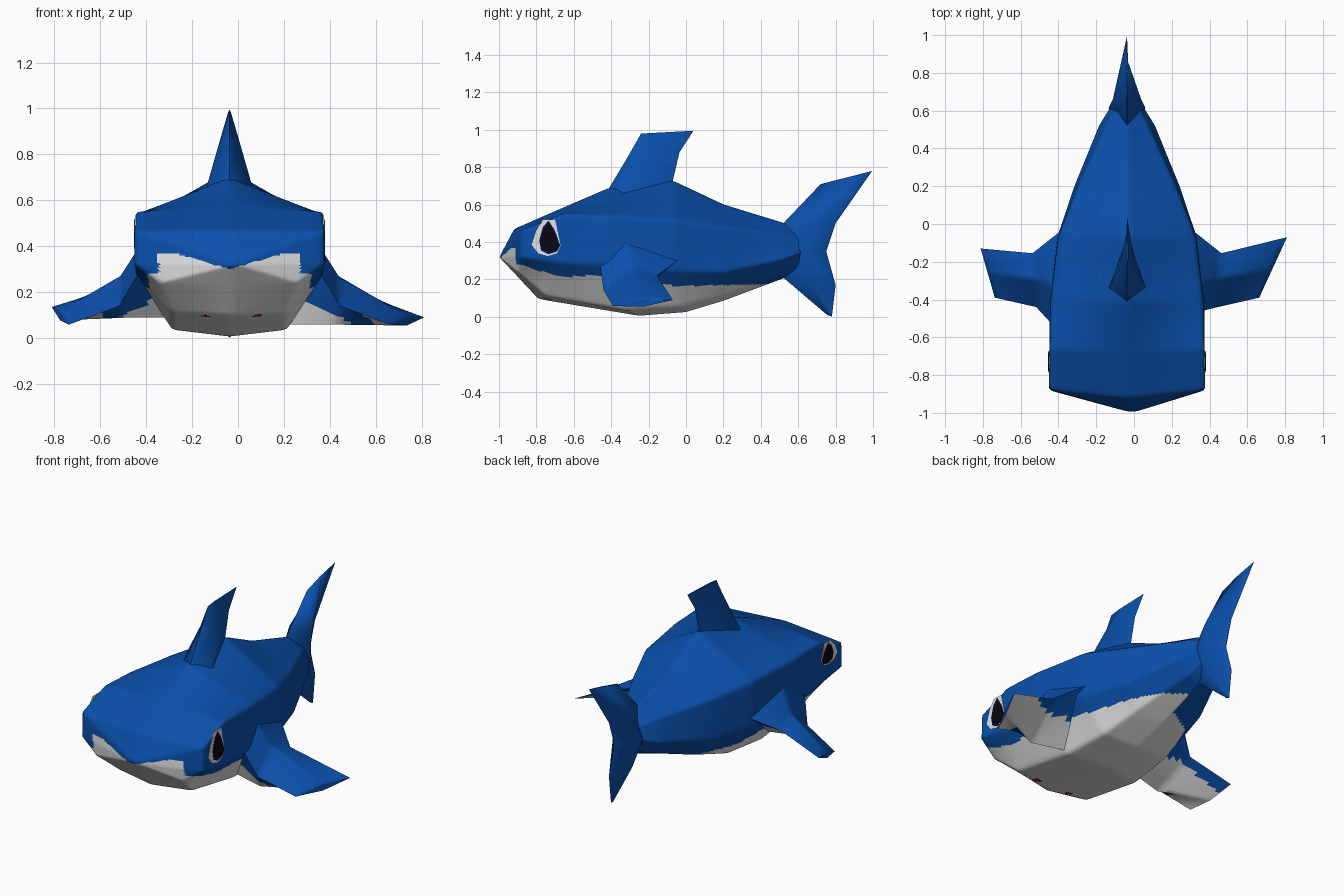
import bpy, bmesh
from mathutils import Vector

cube = bpy.data.objects.get("Cube")
if cube:
    bpy.data.objects.remove(cube, do_unlink=True)

MID = -0.037  # the body sits slightly off centre


def material(name, rgb):
    m = bpy.data.materials.new(name)
    m.use_nodes = True
    m.diffuse_color = (*rgb, 1)
    m.node_tree.nodes["Principled BSDF"].inputs["Base Color"].default_value = (*rgb, 1)
    return m


BLUE = material("ocean blue", (0.003, 0.08, 0.41))
WHITE = material("belly white", (0.78, 0.78, 0.78))
RED = material("spot dark red", (0.16, 0.02, 0.035))
BLACK = material("pupil black", (0.002, 0.002, 0.004))
NAVY = material("iris navy", (0.004, 0.004, 0.07))


def finish(bm, name, mats, angle):
    bmesh.ops.recalc_face_normals(bm, faces=bm.faces[:])
    mesh = bpy.data.meshes.new(name)
    bm.to_mesh(mesh)
    bm.free()
    ob = bpy.data.objects.new(name, mesh)
    bpy.context.collection.objects.link(ob)
    for m in mats:
        mesh.materials.append(m)
    bpy.ops.object.select_all(action="DESELECT")
    ob.select_set(True)
    bpy.context.view_layer.objects.active = ob
    bpy.ops.object.shade_smooth_by_angle(angle=angle)


def loft(name, rings, mats, ends=None, cuts=0, soften=0, paint=None):
    """Skin a row of rings; close each end with a face or a point."""
    bm = bmesh.new()
    rows = [[bm.verts.new(p) for p in ring] for ring in rings]
    n = len(rows[0])
    for a, b in zip(rows, rows[1:]):
        for i in range(n):
            j = (i + 1) % n
            bm.faces.new((a[i], a[j], b[j], b[i]))
    for k, row in enumerate((rows[0], rows[-1])):
        if ends:
            tip = bm.verts.new(ends[k])
            for i in range(n):
                bm.faces.new((row[i], row[(i + 1) % n], tip))
        else:
            bm.faces.new(row)
    bmesh.ops.recalc_face_normals(bm, faces=bm.faces[:])
    if cuts:
        bmesh.ops.subdivide_edges(bm, edges=bm.edges[:], cuts=cuts, use_grid_fill=True)
    for _ in range(soften):
        bmesh.ops.smooth_vert(bm, verts=bm.verts[:], factor=0.5,
                              use_axis_x=True, use_axis_y=True, use_axis_z=True)
    bm.normal_update()
    if paint:
        for f in bm.faces:
            f.material_index = paint(f.calc_center_median(), f.normal)
    finish(bm, name, mats, 1.1)


# Body: half sections from the back ridge to the keel, mirrored into rings
HALVES = [
    [(0, -.92, .47), (.414, -.875, .465), (.414, -.88, .32), (.30, -.90, .24), (0, -.92, .235)],
    [(0, -.68, .575), (.41, -.66, .55), (.41, -.66, .29), (.25, -.75, .11), (0, -.79, .095)],
    [(0, -.41, .695), (.405, -.41, .54), (.41, -.41, .28), (.25, -.33, .035), (0, -.25, .005)],
    [(0, -.07, .735), (.365, -.07, .52), (.37, -.07, .25), (.22, -.04, .05), (0, 0, .025)],
    [(0, .20, .605), (.26, .20, .48), (.28, .20, .24), (.17, .20, .12), (0, .20, .085)],
    [(0, .52, .505), (.11, .52, .44), (.15, .52, .31), (.08, .52, .23), (0, .52, .205)],
    [(0, .62, .46), (.06, .62, .41), (.088, .62, .35), (.05, .62, .29), (0, .62, .26)],
]


def mirrored_ring(half):
    ring = [(MID + x, y, z) for x, y, z in half]
    return ring + [(MID - x, y, z) for x, y, z in half[-2:0:-1]]


BELLY_LINE = [(-.88, .28), (-.8, .25), (-.65, .21), (-.5, .225), (-.05, .165), (.46, .175)]
SPOTS = [(.08, -.735), (-.14, -.735)]


def belly_paint(c, normal):
    x = abs(c.x - MID)
    if c.z < .15 and any((c.x - sx) ** 2 + (c.y - sy) ** 2 < .0006 for sx, sy in SPOTS):
        return 2
    if c.y < -.86 and x < .31:
        return int(c.z < .30 + .07 * min(1, x / .24))
    if c.y > .46:
        return 0
    level = BELLY_LINE[0][1]
    for (y0, z0), (y1, z1) in zip(BELLY_LINE, BELLY_LINE[1:]):
        if y0 <= c.y <= y1:
            level = z0 + (z1 - z0) * (c.y - y0) / (y1 - y0)
    if c.x < MID and c.y > -.3:  # the blue reaches lower on the right flank
        level -= .05
    return int(c.z < level)


loft("body", [mirrored_ring(h) for h in HALVES], [BLUE, WHITE, RED],
     ends=[(-.01, -1.0, .32), (MID, .69, .35)], cuts=17, soften=3, paint=belly_paint)


# Upright fins: (front y, z, back y, z, half thickness) per section
def upright_fin(name, widest, sections):
    rings = []
    for fy, fz, by, bz, t in sections:
        my, mz = fy + (by - fy) * widest, fz + (bz - fz) * widest
        rings.append([(MID, fy, fz), (MID + t, my, mz), (MID, by, bz), (MID - t, my, mz)])
    loft(name, rings, [BLUE])


upright_fin("dorsal_fin", .25, [(-.45, .60, -.07, .60, .115), (-.41, .69, -.07, .73, .088),
                                (-.32, .84, -.035, .88, .045), (-.24, .98, .04, .995, .006)])
upright_fin("tail_fin", .5, [(.72, .71, .995, .78, .006), (.52, .50, .80, .50, .075),
                             (.48, .36, .75, .35, .098), (.52, .21, .80, .17, .06),
                             (.755, .01, .78, .002, .006)])


# Side fins: each ring is leading edge, top, trailing edge, underside
def side_fin(name, side, tip, under, front, white_end, white_top):
    root = [(.38, front, .31), (.36, -.34, .45), (.33, -.02, .32), (.25, -.33, under)]
    mid = [(.48, -.44, .14), (.475, -.29, .27), (.50, -.155, .22), (.46, -.39, under)]
    lead = Vector((.70, -.39, .058))
    tip = Vector(tip)
    centre = (lead + tip) / 2
    lift = Vector((0, 0, .02))
    end = [lead, centre + lift, tip, centre - lift]
    rings = [[(MID + side * p[0], p[1], p[2]) for p in r] for r in (root, mid, end)]

    def fin_paint(c, normal):
        if normal.z > -.15:
            return 0
        if normal.y < -.35:  # on the front the white fades out towards the tip
            return int(c.z < .16 - .5 * (abs(c.x - MID) - .34))
        return int(c.y < white_end and c.z < white_top)
    loft(name, rings, [BLUE, WHITE], cuts=8, paint=fin_paint)


side_fin("left_side_fin", 1, (.847, -.07, .09), .058, -.465, -.05, .17)
side_fin("right_side_fin", -1, (.775, -.13, .135), .088, -.55, -.2, .25)


# Eyes: thin stacked plates on both cheeks, outlined in y and z
EYE_WHITE = [(-.765, .52), (-.70, .52), (-.685, .45), (-.67, .38), (-.69, .34),
             (-.74, .325), (-.79, .34), (-.825, .385), (-.80, .46)]
EYE_DARK = [(-.735, .515), (-.70, .46), (-.672, .38), (-.69, .35), (-.735, .335),
            (-.775, .355), (-.785, .41), (-.765, .48)]


def plate(name, side, outline, x, mat, height, scale=1.0):
    cy = sum(p[0] for p in outline) / len(outline)
    cz = sum(p[1] for p in outline) / len(outline)
    bm = bmesh.new()
    face = bm.faces.new([bm.verts.new((MID + side * (x - .007), cy + (y - cy) * scale,
                                       .52 + (cz + (z - cz) * scale - .52) * height))
                         for y, z in outline])
    out = bmesh.ops.extrude_face_region(bm, geom=[face])["geom"]
    bmesh.ops.translate(bm, vec=(side * .007, 0, 0),
                        verts=[g for g in out if isinstance(g, bmesh.types.BMVert)])
    finish(bm, name, [mat], .5)


for label, side, height in (("left", 1, 1), ("right", -1, .7)):
    plate(label + "_eye_white", side, EYE_WHITE, .414, WHITE, height)
    plate(label + "_iris", side, EYE_DARK, .4155, NAVY, height)
    plate(label + "_pupil", side, EYE_DARK, .417, BLACK, height, .85)
